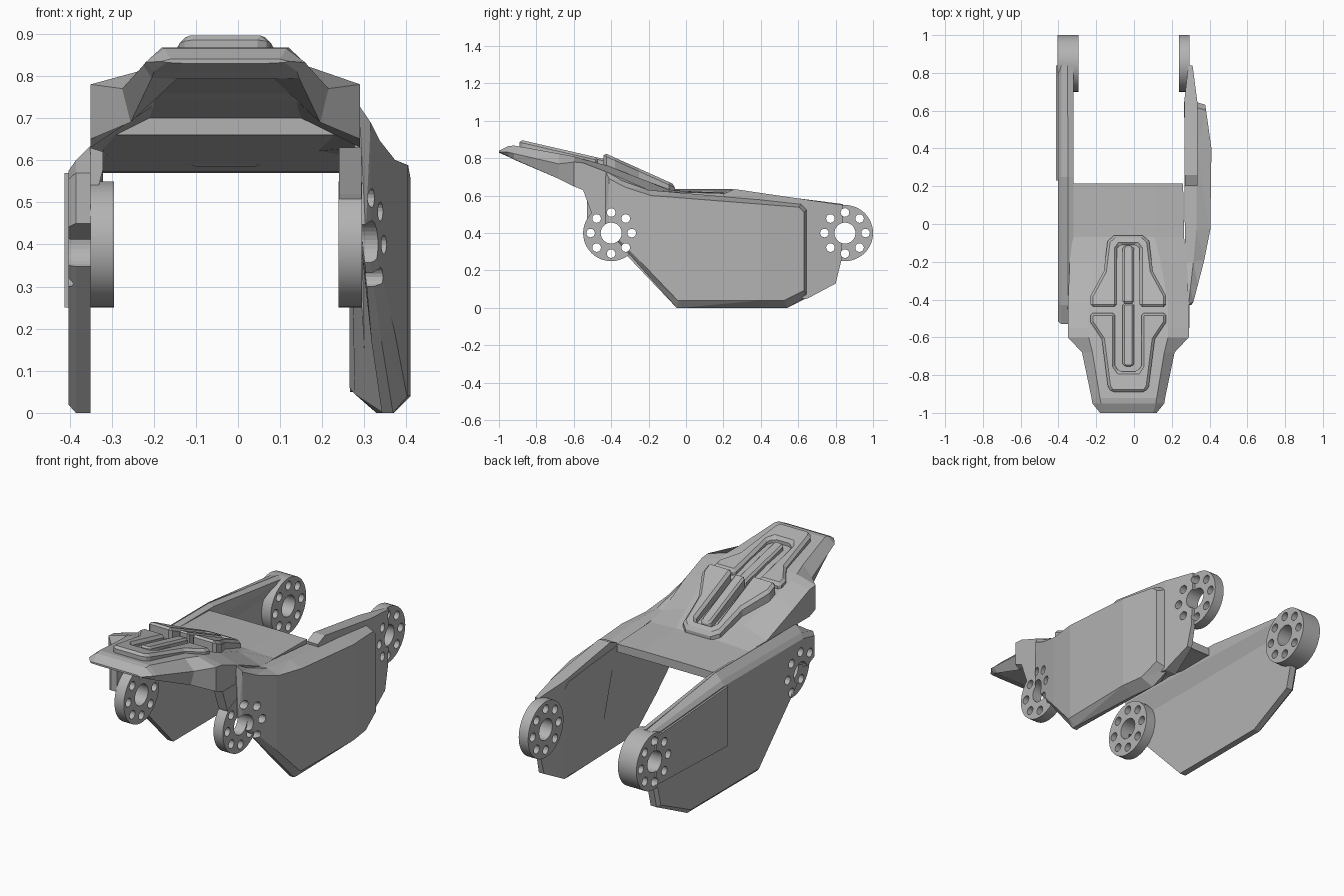
import bpy, bmesh, math
from mathutils import Matrix

if "Cube" in bpy.data.objects:
    bpy.data.objects.remove(bpy.data.objects["Cube"])

grey = bpy.data.materials.new("plain grey")
grey.use_nodes = True
GREY = (0.45, 0.45, 0.45, 1)
grey.diffuse_color = GREY
grey.node_tree.nodes["Principled BSDF"].inputs["Base Color"].default_value = GREY
MID = -0.03          # centre line of the hood


def finish(name, bm):
    bmesh.ops.recalc_face_normals(bm, faces=bm.faces)
    mesh = bpy.data.meshes.new(name)
    bm.to_mesh(mesh)
    bm.free()
    mesh.materials.append(grey)
    ob = bpy.data.objects.new(name, mesh)
    bpy.context.collection.objects.link(ob)
    return ob


def loft(rings):
    """Closed rings of equal length, joined in order and capped."""
    bm = bmesh.new()
    rows = [[bm.verts.new(p) for p in ring] for ring in rings]
    n = len(rows[0])
    for a, b in zip(rows, rows[1:]):
        for i in range(n):
            j = (i + 1) % n
            bm.faces.new((a[i], a[j], b[j], b[i]))
    bm.faces.new(rows[0])
    bm.faces.new(rows[-1])
    return bm


def shrink(outline, fy, fz):
    ys, zs = zip(*outline)
    cy, cz = (min(ys) + max(ys)) / 2, (min(zs) + max(zs)) / 2
    return [(cy + (y - cy) * fy, cz + (z - cz) * fz) for y, z in outline]


def lower(outline, top):
    return [(y, min(z, top)) for y, z in outline]


def loft_plate(layers):
    """Layers of (x, outline in y and z)."""
    return loft([[(x, y, z) for y, z in o] for x, o in layers])


def side_plate(name, layers):
    return finish(name, loft_plate(layers))


def interp(table, y):
    if y <= table[0][0]:
        return table[0][1]
    for (a, va), (b, vb) in zip(table, table[1:]):
        if y <= b:
            return va + (vb - va) * (y - a) / (b - a)
    return table[-1][1]


def bent_plate(name, layers, slices, inner_x, outer_x, lean):
    """Plate sliced along its length, then bent; its inner face leans out lower down."""
    bm = loft_plate(layers)
    for y in slices:
        bmesh.ops.bisect_plane(bm, geom=bm.verts[:] + bm.edges[:] + bm.faces[:],
                               plane_co=(0, y, 0), plane_no=(0, 1, 0))
    bmesh.ops.recalc_face_normals(bm, faces=bm.faces)
    bmesh.ops.triangulate(bm, faces=bm.faces)
    for v in bm.verts:
        lo = interp(inner_x, v.co.y) + interp(lean, v.co.y) * (1 - v.co.z / .6)
        hi = max(interp(outer_x, v.co.y), lo + .02)
        v.co.x = lo + (hi - lo) * v.co.x
    return finish(name, bm)


def apply(ob, mod):
    bpy.context.view_layer.objects.active = ob
    bpy.ops.object.modifier_apply(modifier=mod.name)


# Left bowed armour panel
outline = [(-.43, .73), (-.34, .68), (-.2, .63), (.62, .56), (.65, .53), (.65, .06),
           (.54, 0), (-.05, 0), (-.43, .43)]
inside = [(y, max(z, .045)) if y > .5 else (y, z) for y, z in outline]
left_panel = bent_plate(
    "left_panel", [(0, inside), (.45, outline), (1, shrink(outline, .965, .89))], (-.2, -.03, .4),
    [(-.43, .28), (-.2, .272), (.65, .265)],
    [(-.43, .31), (-.2, .37), (0, .41), (.4, .41), (.65, .375)],
    [(-.43, .05), (-.03, .072), (.65, 0)])

# Left arm reaching back to the rear hub
arm = [(.2, .61), (.26, .635), (.84, .55), (.83, .25), (.8, .13), (.65, .05), (.3, .07)]
left_arm = bent_plate("left_arm", [(0, arm), (1, arm)], (.65,),
                      [(.2, .272), (.65, .266), (.83, .288)],
                      [(.2, .335), (.65, .335), (.84, .31)], [(.2, .05), (.65, 0)])
bracket = [(-.55, .63), (-.3, .63), (-.3, .45), (-.48, .45), (-.51, .52)]
left_bracket = side_plate("left_bracket", [(.24, bracket), (.293, bracket)])

# Right flat panel with sloped top, its raised plate and inner rail
outline = [(-.53, .57), (-.43, .635), (.25, .635), (.84, .55), (.83, .25),
           (.8, .13), (.54, 0), (-.05, 0), (-.43, .4), (-.53, .45)]
right_panel = side_plate("right_panel", [(-.35, outline), (-.385, lower(outline, .6)),
                                         (-.402, lower(shrink(outline, .98, .94), .575))])
raised = [(.23, .57), (.84, .53), (.84, .27), (.23, .25)]
right_raised_plate = side_plate("right_raised_plate", [(-.395, raised), (-.412, raised)])
rail = [(-.45, .63), (.25, .63), (.84, .555), (.84, .46), (-.45, .46)]
lip = [(-.45, .62), (.25, .62), (.84, .545), (.84, .53), (-.45, .58)]
right_rail = side_plate("right_rail", [(-.352, rail), (-.32, lip)])

# Hubs
TURN = Matrix.Rotation(math.pi / 2, 4, 'Y')


def cylinder(bm, x, y, z, r, depth, sides):
    bmesh.ops.create_cone(bm, cap_ends=True, segments=sides, radius1=r, radius2=r, depth=depth,
                          matrix=Matrix.Translation((x, y, z)) @ TURN)


hubs = []
cut = bmesh.new()
for end, y, right_x, right_depth in (("front", -.4, -.322, .056), ("rear", .85, -.35, .11)):
    for side, x, depth in (("left", .267, .056), ("right", right_x, right_depth)):
        bm = bmesh.new()
        cylinder(bm, x, y, .4, .15, depth, 48)
        hubs.append(finish(f"{side}_{end}_hub", bm))
    cylinder(cut, 0, y, .4, .056, 1.2, 32)
    for k in range(8):
        a = k * math.pi / 4
        cylinder(cut, 0, y + .11 * math.cos(a), .4 + .11 * math.sin(a), .023, 1.2, 16)

# Bolt holes through hubs and panels
cutter = finish("hole_cutter", cut)
cutter.hide_render = True
for ob in hubs + [left_panel, right_panel, right_raised_plate, right_rail, left_arm, left_bracket]:
    mod = ob.modifiers.new("holes", 'BOOLEAN')
    mod.object, mod.operation, mod.solver = cutter, 'DIFFERENCE', 'EXACT'
    apply(ob, mod)
bpy.data.objects.remove(cutter)
for ob in hubs:
    bpy.ops.object.select_all(action='DESELECT')
    ob.select_set(True)
    bpy.context.view_layer.objects.active = ob
    bpy.ops.object.shade_smooth_by_angle(angle=math.radians(30))

# Hood: sections of y, then width and height of top, edge, lower edge and hollow
sections = [(-1, .13, .84, .15, .835, .14, .832, .1, .83),
            (-.95, .145, .865, .19, .832, .17, .81, .11, .808),
            (-.92, .15, .868, .195, .825, .175, .795, .115, .793),
            (-.68, .19, .825, .245, .77, .225, .69, .15, .76),
            (-.6, .21, .81, .32, .78, .32, .65, .17, .74),
            (-.55, .21, .795, .32, .775, .32, .63, .17, .73),
            (-.42, .21, .76, .32, .725, .32, .63, .18, .70),
            (-.2, .17, .675, .31, .63, .31, .61, .2, .62),
            (-.07, .14, .628, .295, .62, .295, .595, .2, .595),
            (.215, .14, .615, .29, .612, .29, .57, .2, .57)]


def ring(y, *wz):
    half = list(zip(wz[::2], wz[1::2]))
    return [(MID + w, y, z) for w, z in half] + [(MID - w, y, z) for w, z in reversed(half)]


hood = finish("hood", loft([ring(*s) for s in sections]))

# Sloping beam under the hood
beam = [(-.42, .705), (-.2, .625), (.2, .6), (.2, .572), (0, .572), (-.42, .66)]
cross_beam = side_plate("cross_beam", [(-.32, beam), (.26, beam)])


# Raised slotted plates and ridges on the hood
def top_plate(name, half, z0, slope, bevel):
    outline = half + [(-x, y) for x, y in reversed(half)]
    rings = [[(MID + x, y, z0 + slope * y + h) for x, y in outline] for h in (-.04, .04)]
    ob = finish(name, loft(rings))
    mod = ob.modifiers.new("chamfer", 'BEVEL')
    mod.width, mod.segments, mod.limit_method = bevel, 1, 'ANGLE'
    mod.angle_limit = math.radians(50)
    apply(ob, mod)


front_line, rear_line = (.655, -.23), (.592, -.45)
front_half = [(.09, -.89), (.108, -.86), (.14, -.61), (.2, -.52), (.2, -.47),
              (.07, -.47), (.07, -.75), (.05, -.78)]
rear_half = [(.075, -.06), (.11, -.09), (.13, -.25), (.2, -.38), (.2, -.44),
             (.06, -.44), (.06, -.13), (.045, -.11)]
top_plate("front_slotted_plate", front_half, *front_line, .014)
top_plate("rear_slotted_plate", rear_half, *rear_line, .014)
top_plate("front_ridge", [(.03, -.42), (.03, -.74), (.02, -.755)], *front_line, .01)
top_plate("rear_ridge", [(.03, -.42), (.03, -.13), (.02, -.115)], *rear_line, .01)
